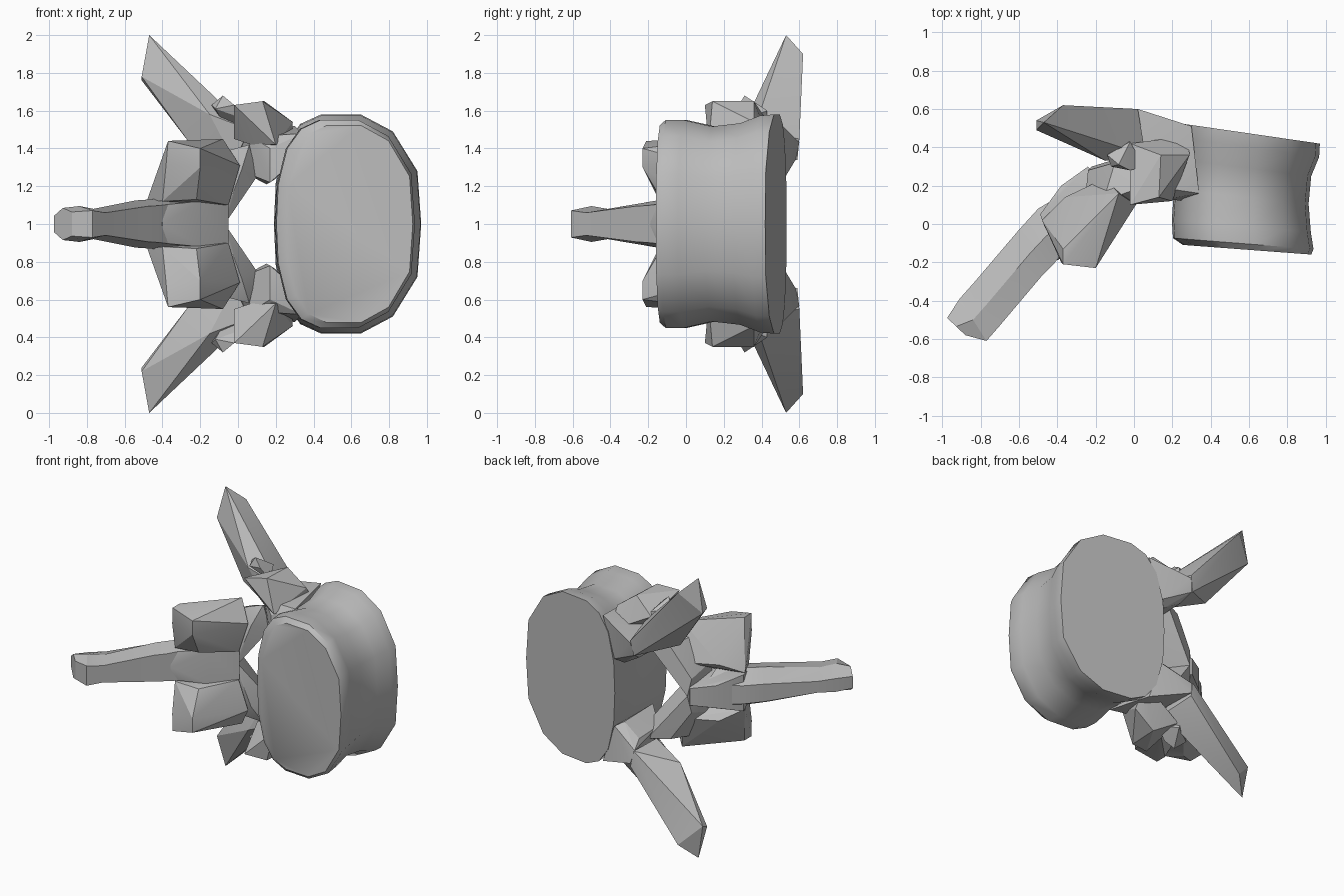
import bpy
import bmesh
from mathutils import Vector

default_cube = bpy.data.objects.get("Cube")
if default_cube:
    bpy.data.objects.remove(default_cube, do_unlink=True)

# One bone colour for the whole model
bone = bpy.data.materials.new("plain grey")
bone.use_nodes = True
grey = (0.5, 0.5, 0.5, 1)
bone.diffuse_color = grey
bone.node_tree.nodes["Principled BSDF"].inputs["Base Color"].default_value = grey


def finish(name, bm, paired, angle):
    """Turn a bmesh into an object centred on the mirror plane."""
    bmesh.ops.recalc_face_normals(bm, faces=bm.faces[:])
    mesh = bpy.data.meshes.new(name)
    bm.to_mesh(mesh)
    bm.free()
    mesh.materials.append(bone)
    obj = bpy.data.objects.new(name, mesh)
    bpy.context.collection.objects.link(obj)
    obj.location.z = 1
    if paired:
        mirror = obj.modifiers.new("mirror", 'MIRROR')
        mirror.use_axis = (False, False, True)
        mirror.use_mirror_merge = False
    bpy.ops.object.select_all(action='DESELECT')
    obj.select_set(True)
    bpy.context.view_layer.objects.active = obj
    bpy.ops.object.shade_smooth_by_angle(angle=angle)


def flip(point):
    return (point[0], point[1], -point[2])


def hull(name, points, paired=True):
    """Faceted chunk of bone; unpaired chunks straddle the mirror plane."""
    bm = bmesh.new()
    if not paired:
        points = points + [flip(p) for p in points if p[2] > 0]
    for point in points:
        bm.verts.new(point)
    result = bmesh.ops.convex_hull(bm, input=bm.verts[:])
    unused = {v for v in result["geom_interior"] if isinstance(v, bmesh.types.BMVert)}
    bmesh.ops.delete(bm, geom=list(unused), context='VERTS')
    finish(name, bm, paired, 0.35)


def loft(name, rings, angle):
    """Skin a series of equal point rings and cap both ends."""
    bm = bmesh.new()
    loops = [[bm.verts.new(p) for p in ring] for ring in rings]
    for first, second in zip(loops, loops[1:]):
        count = len(first)
        for i in range(count):
            j = (i + 1) % count
            bm.faces.new((first[i], first[j], second[j], second[i]))
    bm.faces.new(loops[0])
    bm.faces.new(loops[-1])
    finish(name, bm, False, angle)


# Vertebral body: rounded outline, waisted between two flared end plates
half = [(.19, 0), (.2, .22), (.25, .42), (.33, .53), (.44, .58),
        (.65, .58), (.82, .49), (.95, .28), (.97, 0)]
outline = half + [(x, -w) for x, w in reversed(half[1:-1])]
middle = 0.58
body_rings = []
for t, wide, tall, shift in [(0, .86, .9, .01), (.05, .94, .95, -.01), (.2, .93, .95, -.02),
                             (.45, .9, .89, -.02), (.7, .91, .92, -.01),
                             (.88, .99, .99, 0), (1, 1, 1, 0)]:
    ring = []
    for x, w in outline:
        px = middle + shift + (x - middle) * wide
        front = -.09 - .075 * px
        back = .56 - .145 * px
        ring.append((px, front + (back - front) * t, w * tall))
    body_rings.append(ring)
loft("vertebral_body", body_rings, 0.6)

# Pedicles: broad ramps from the body to the roots of the side processes
hull("pedicle", [(.34, .16, .48), (.3, .51, .52), (.26, .12, .3), (.2, .52, .24),
                 (.17, .13, .22), (.15, .48, .21), (.07, .2, .46), (.02, .28, .28),
                 (.02, .5, .29), (0, .58, .34), (.02, .6, .43), (.17, .13, .4)])

# Superior articular processes, with a small knob on the rear edge
hull("superior_articular_process",
     [(-.02, .1, .63), (.13, .14, .65), (.14, .36, .65), (-.02, .42, .56),
      (.29, .36, .54), (.2, .12, .42), (.07, .2, .42), (-.02, .25, .45), (.28, .46, .4)])
hull("mammillary_knob", [(-.08, .31, .68), (-.14, .36, .63), (-.12, .3, .61),
                         (-.02, .28, .63), (-.02, .43, .6), (-.06, .42, .5), (.05, .3, .55)])

# Long tapering transverse processes
hull("transverse_process",
     [(-.47, .53, 1), (-.51, .49, .78), (-.51, .54, .76), (-.37, .62, .9),
      (-.14, .43, .64), (-.15, .33, .58), (-.25, .42, .42), (0, .59, .34),
      (.02, .6, .45), (-.02, .36, .33), (.06, .36, .5)])

# Laminae closing the arch behind the canal
hull("lamina", [(.1, .22, .25), (.02, .12, .29), (-.05, .1, .1), (-.07, .1, 0),
                (-.22, .3, 0), (-.24, .28, .12), (-.1, .32, .33), (.04, .38, .34),
                (-.26, .08, 0), (-.26, .08, .18), (-.16, .12, .36), (.06, .2, .42)])

# Inferior articular processes reaching forward
hull("inferior_articular_process",
     [(-.37, -.21, .44), (-.2, -.23, .4), (-.2, -.23, .3), (-.37, -.13, .44),
      (-.48, .02, .13), (-.38, -.2, .32), (-.22, -.13, .13), (-.08, .16, .45), (.01, .1, .31),
      (-.05, .08, .1), (-.36, .14, .2), (-.15, .24, .2), (-.4, -.14, .12)])

# Wedge between the two processes, running into the spine
hull("arch_crest", [(-.14, .02, 0), (-.06, .09, 0), (-.2, -.05, .12),
                    (-.4, -.19, 0), (-.41, -.17, .1), (-.38, .2, .08),
                    (-.24, .3, .06), (-.49, .05, .13), (-.05, .09, .1)], paired=False)

# Spinous process: tapering bar ending in a blunt flared tip
spine_path = [((-.3, .2), (-.3, -.06), .15), ((-.5, .08), (-.42, -.21), .13),
              ((-.6, -.03), (-.48, -.27), .125), ((-.83, -.3), (-.7, -.53), .08),
              ((-.91, -.39), (-.77, -.61), .095), ((-.975, -.49), (-.88, -.58), .085)]
spine_rings = []
for rear, fore, width in spine_path:
    a, b = Vector((*rear, 0)), Vector((*fore, 0))
    ring = []
    for along, side in [(0, .5), (.5, 1), (1, .75), (1, -.75), (.5, -1), (0, -.5)]:
        ring.append(a.lerp(b, along) + Vector((0, 0, width * side)))
    spine_rings.append(ring)
loft("spinous_process", spine_rings, 0.4)
